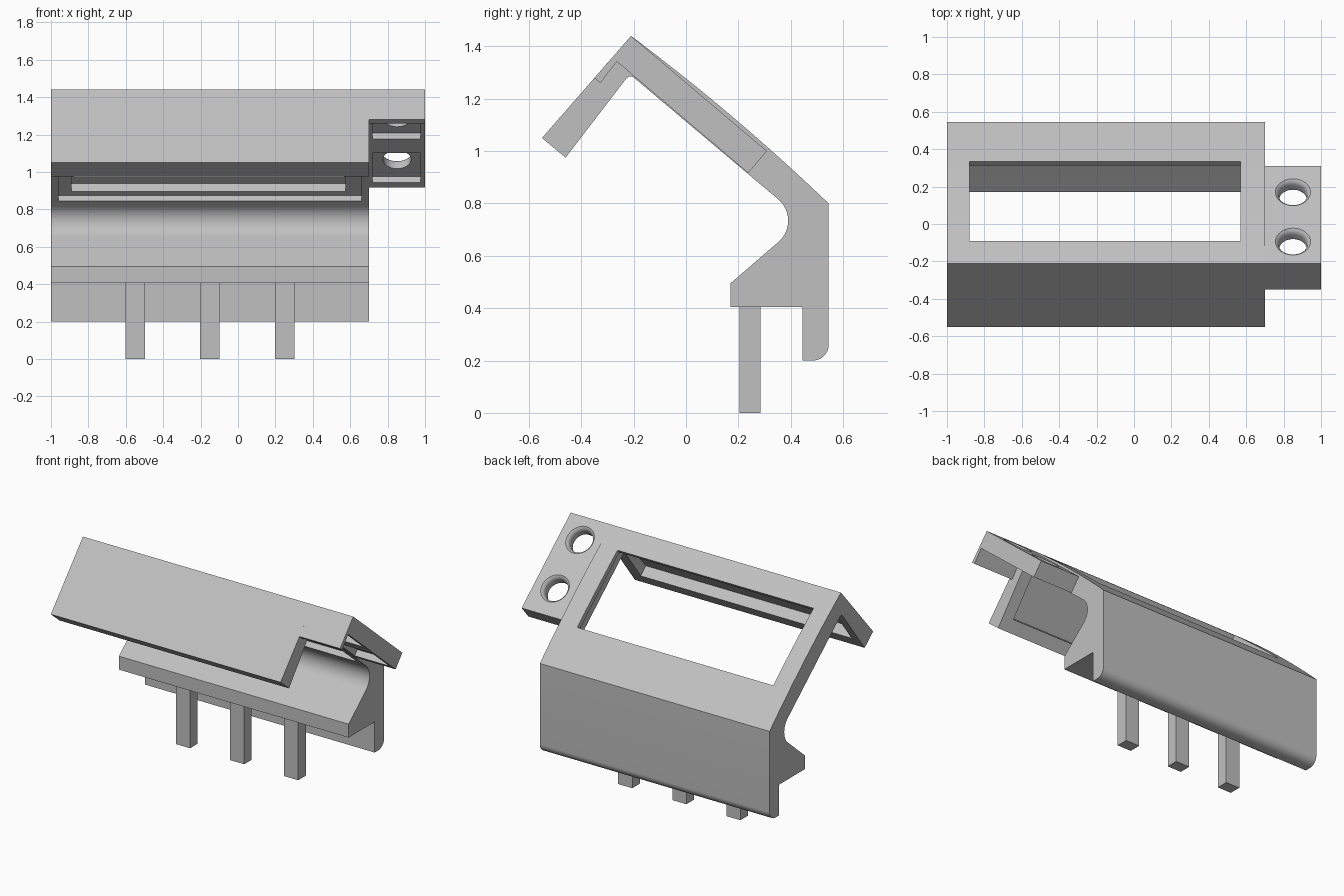
import bpy, bmesh, math
from mathutils import Vector

cube = bpy.data.objects.get("Cube")
if cube:
    bpy.data.objects.remove(cube)

grey = bpy.data.materials.new("plain grey")
grey.use_nodes = True
GREY = (0.53, 0.53, 0.53, 1)
grey.diffuse_color = GREY
grey.node_tree.nodes["Principled BSDF"].inputs["Base Color"].default_value = GREY

# Ridge in (y, z), with the directions of the sloped panel and the front flap
RIDGE = Vector((-0.21, 1.44))
SLOPE, SLOPE_IN = Vector((0.763, -0.647)), Vector((-0.647, -0.763))
FLAP, FLAP_IN = Vector((-0.657, -0.754)), Vector((0.754, -0.657))


def on_slope(s, d):
    return RIDGE + SLOPE * s + SLOPE_IN * d


def on_flap(s, d):
    return RIDGE + FLAP * s + FLAP_IN * d


def fillet(before, corner, after, r, steps=10):
    """Points of an arc of radius r that rounds a profile corner."""
    c = Vector(corner)
    a, b = (Vector(before) - c).normalized(), (Vector(after) - c).normalized()
    half = a.angle(b) / 2
    centre = c + (a + b).normalized() * r / math.sin(half)
    start = c + a * r / math.tan(half) - centre
    end = c + b * r / math.tan(half) - centre
    return [centre + start.lerp(end, i / steps).normalized() * r for i in range(steps + 1)]


def finish(bm, name):
    bmesh.ops.recalc_face_normals(bm, faces=bm.faces)
    mesh = bpy.data.meshes.new(name)
    bm.to_mesh(mesh)
    bm.free()
    mesh.materials.append(grey)
    obj = bpy.data.objects.new(name, mesh)
    bpy.context.collection.objects.link(obj)
    return obj


def extrude(name, profile, x0, x1):
    """Prism along x from a (y, z) outline."""
    bm = bmesh.new()
    face = bm.faces.new([bm.verts.new((x0, p[0], p[1])) for p in profile])
    out = bmesh.ops.extrude_face_region(bm, geom=[face])
    moved = [v for v in out["geom"] if isinstance(v, bmesh.types.BMVert)]
    bmesh.ops.translate(bm, verts=moved, vec=(x1 - x0, 0, 0))
    return finish(bm, name)


def slab(place, s0, s1, d0, d1, x0, x1):
    """Box cutter aligned with the slope or the flap."""
    return extrude("cutter", [place(s0, d0), place(s1, d0), place(s1, d1), place(s0, d1)], x0, x1)


def flared_hole(x, s, sides=40):
    """Round cutter through the slope with a rounded mouth."""
    rings = [(0.2, 0.075), (0.03, 0.075), (0.018, 0.078), (0.008, 0.084), (0, 0.094), (-0.02, 0.094)]
    bm = bmesh.new()
    loops = []
    for d, r in rings:
        loop = []
        for i in range(sides):
            a = math.tau * i / sides
            p = on_slope(s + r * math.sin(a), d)
            loop.append(bm.verts.new((x + r * math.cos(a), p.x, p.y)))
        loops.append(loop)
    for low, high in zip(loops, loops[1:]):
        for i in range(sides):
            j = (i + 1) % sides
            bm.faces.new((low[i], low[j], high[j], high[i]))
    bm.faces.new(loops[0])
    bm.faces.new(loops[-1])
    return finish(bm, "cutter")


def carve(obj, cutters):
    bpy.context.view_layer.objects.active = obj
    for cutter in cutters:
        mod = obj.modifiers.new("cut", "BOOLEAN")
        mod.operation, mod.solver, mod.object = "DIFFERENCE", "EXACT", cutter
        bpy.ops.object.modifier_apply(modifier=mod.name)
        bpy.data.objects.remove(cutter)


# Main shell: flap, bowed sloped panel, back wall and lower shelf in one profile
tip, corner, throat, shelf = (-0.46, 0.975), (-0.215, 1.294), (0.448, 0.735), (0.17, 0.495)
foot = (0.545, 0.2)
bow = [on_slope(0.99 * i / 16, -0.06 * (i / 16) * (1 - i / 16)) for i in range(16)]
profile = [(-0.55, 1.05), tip]
profile += fillet(tip, corner, throat, 0.02, 6)
profile += fillet(corner, throat, shelf, 0.107, 16)
profile += [shelf, (0.17, 0.405), (0.445, 0.405), (0.445, 0.2)]
profile += fillet((0.445, 0.2), foot, (0.545, 0.8), 0.06)
profile += [(0.545, 0.8)] + bow[::-1]
shell = extrude("shell", profile, -1, 0.7)
carve(shell, [
    slab(on_slope, 0.11, 0.788, 0.075, 0.14, -0.96, 0.66),    # seat under the panel
    slab(on_slope, 0.13, 0.753, 0.02, 0.13, -0.89, 0.575),    # deeper well
    slab(on_slope, 0.15, 0.703, -0.1, 0.1, -0.88, 0.57),      # window opening
    slab(on_flap, 0.13, 0.43, 0.04, 0.15, -0.94, 0.62),       # pocket behind the flap
])

# Side bracket with two holes and the pockets beneath them
bracket = extrude("side_bracket", [RIDGE, on_flap(0.213, 0), on_flap(0.213, 0.03),
                                   on_slope(0.022, 0.11), on_slope(0.68, 0.11),
                                   on_slope(0.68, 0)], 0.7, 1)
carve(bracket, [slab(on_slope, 0.04, 0.278, 0.068, 0.13, 0.72, 0.976),
                slab(on_slope, 0.396, 0.637, 0.068, 0.13, 0.72, 0.976),
                flared_hole(0.85, 0.152), flared_hole(0.85, 0.498)])

# Three square pins under the shelf
pins = []
for name, x in (("right_pin", -0.55), ("middle_pin", -0.15), ("left_pin", 0.25)):
    pins.append(extrude(name, [(0.205, 0), (0.285, 0), (0.285, 0.41), (0.205, 0.41)],
                        x - 0.052, x + 0.052))

# Smooth the rounded parts, keep the edges crisp
bpy.ops.object.select_all(action="DESELECT")
for obj in [shell, bracket] + pins:
    obj.select_set(True)
bpy.context.view_layer.objects.active = shell
bpy.ops.object.shade_smooth_by_angle(angle=math.radians(30))
